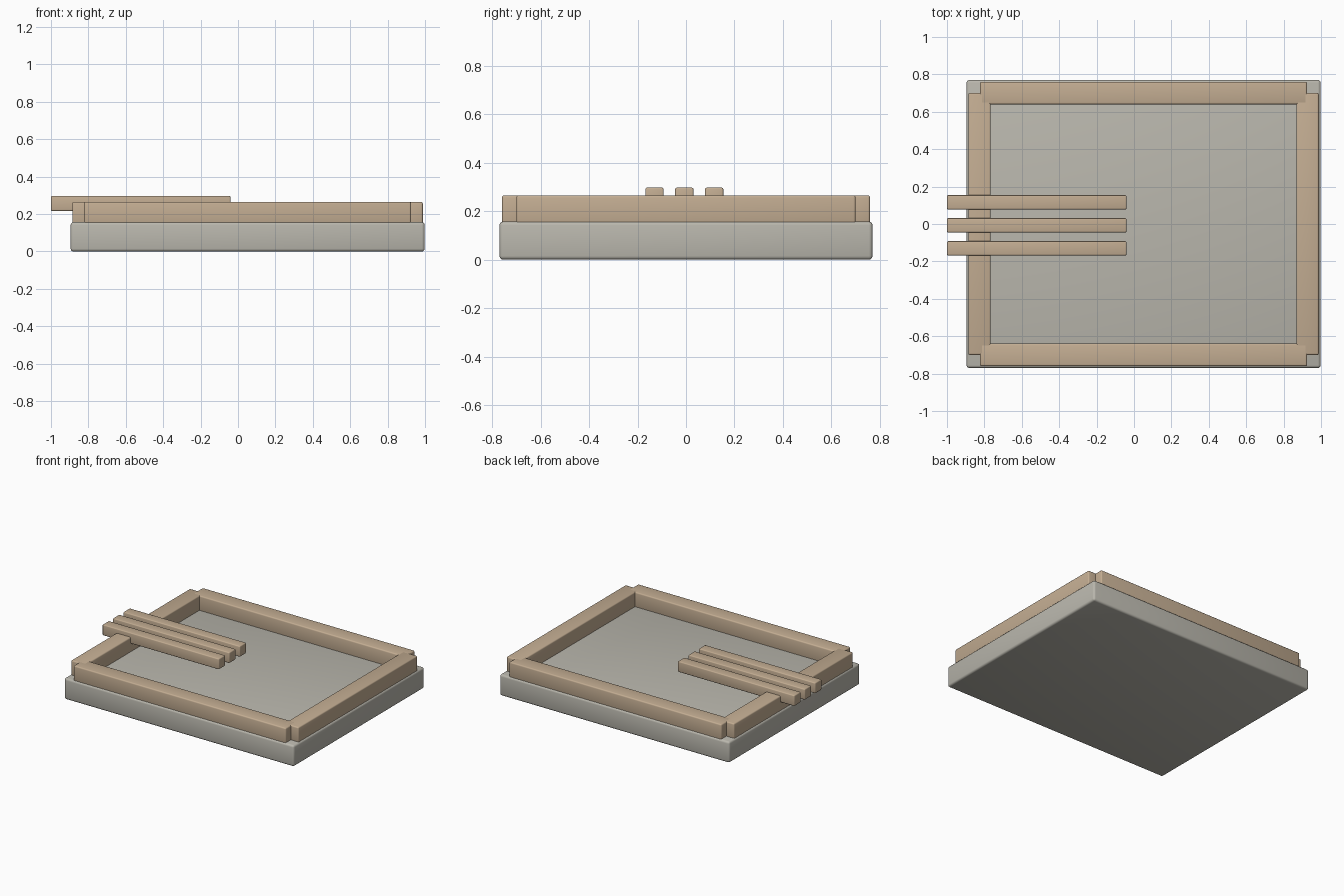
import bpy
import math

cube = bpy.data.objects.get("Cube")
if cube:
    bpy.data.objects.remove(cube, do_unlink=True)


def make_material(name, rgb):
    mat = bpy.data.materials.new(name)
    mat.use_nodes = True
    color = (*rgb, 1.0)
    mat.diffuse_color = color
    bsdf = next(n for n in mat.node_tree.nodes if n.type == "BSDF_PRINCIPLED")
    bsdf.inputs["Base Color"].default_value = color
    return mat


stone = make_material("pale grey stone", (0.49, 0.475, 0.42))
wood = make_material("tan wood", (0.55, 0.42, 0.29))


def rounded_box(name, x, y, z, mat, bevel):
    """Box spanning the given (low, high) ranges, with softened edges."""
    spans = (x, y, z)
    bpy.ops.mesh.primitive_cube_add(size=1, location=[(a + b) / 2 for a, b in spans])
    obj = bpy.context.object
    obj.name = name
    obj.scale = [b - a for a, b in spans]
    bpy.ops.object.transform_apply(location=False, rotation=False, scale=True)
    obj.data.materials.append(mat)
    mod = obj.modifiers.new("soft edges", "BEVEL")
    mod.width = bevel
    mod.segments = 3
    bpy.ops.object.modifier_apply(modifier=mod.name)
    bpy.ops.object.shade_smooth_by_angle(angle=math.radians(35))
    return obj


# Slab
rounded_box("base_slab", (-0.895, 0.998), (-0.77, 0.77), (0, 0.157), stone, 0.015)

# Frame rails, sunk a touch into the slab
rail_z = (0.147, 0.265)
for side, y in (("front", -0.70), ("back", 0.70)):
    rounded_box(side + "_rail", (-0.823, 0.925), (y - 0.06, y + 0.06), rail_z, wood, 0.009)
for side, x in (("right", -0.826), ("left", 0.928)):
    rounded_box(side + "_rail", (x - 0.06, x + 0.06), (-0.70, 0.70), rail_z, wood, 0.009)

# Slats overhanging the right rail
for i in range(3):
    y = -0.13 + i * 0.123
    rounded_box(f"slat_{i + 1}", (-1.0, -0.04), (y - 0.038, y + 0.038),
                (0.217, 0.297), wood, 0.007)
